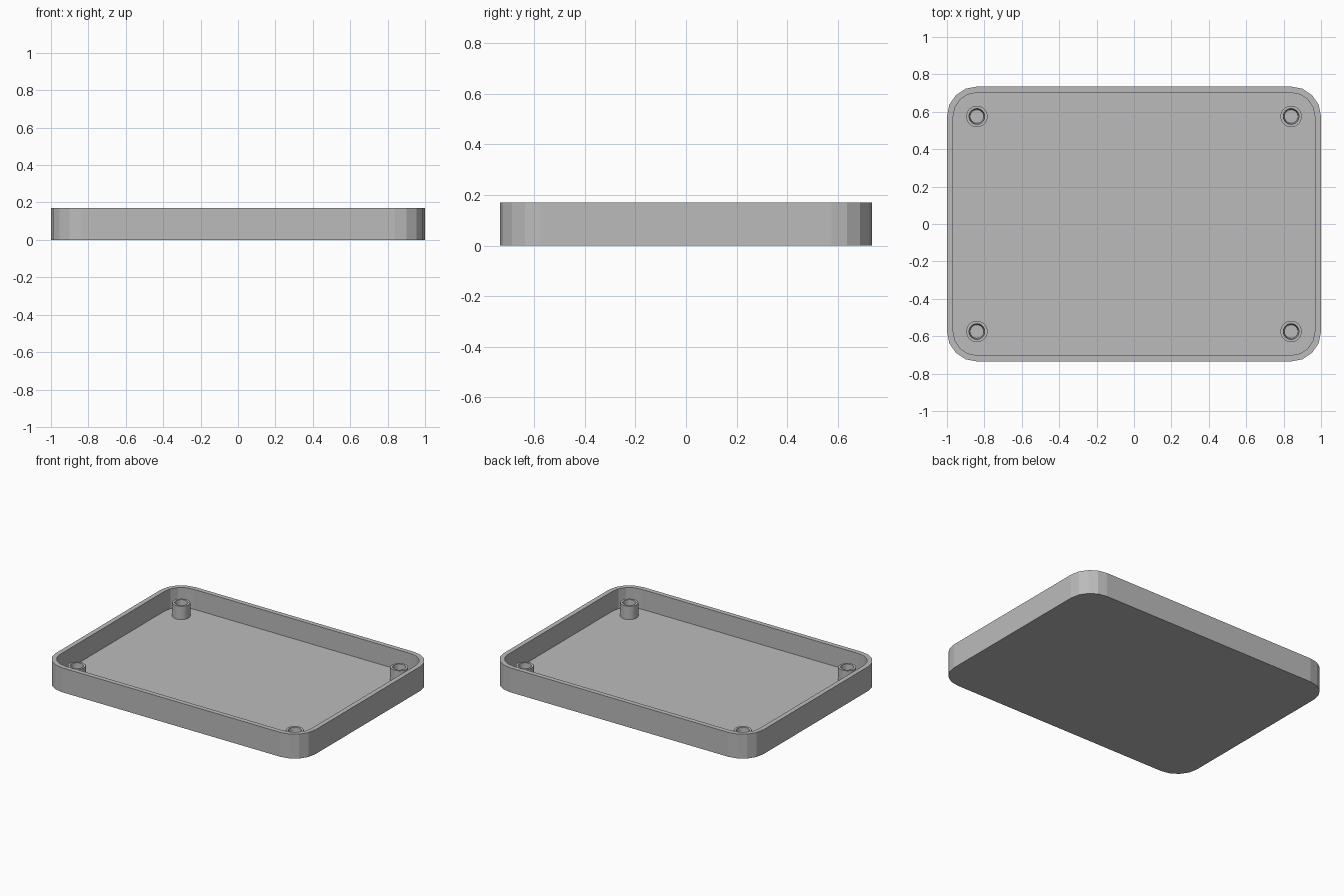
import bpy
import bmesh
from math import cos, sin, pi

old = bpy.data.objects.get("Cube")
if old:
    bpy.data.objects.remove(old, do_unlink=True)

HALF_X, HALF_Y, HEIGHT = 1.0, 0.735, 0.17
CORNER, WALL, FLOOR = 0.16, 0.033, 0.032
BOSS_X, BOSS_Y, BOSS_TOP = 0.84, 0.575, 0.125

grey = bpy.data.materials.new("plain grey")
grey.use_nodes = True
grey.diffuse_color = (0.5, 0.5, 0.5, 1)
grey.node_tree.nodes["Principled BSDF"].inputs["Base Color"].default_value = grey.diffuse_color


def rounded_rectangle(inset, z, steps=4):
    """Counter-clockwise outline with faceted round corners."""
    r = CORNER - inset
    points = []
    for i, (sx, sy) in enumerate([(1, 1), (-1, 1), (-1, -1), (1, -1)]):
        for k in range(steps + 1):
            a = (i + k / steps) * pi / 2
            points.append((sx * (HALF_X - CORNER) + r * cos(a),
                           sy * (HALF_Y - CORNER) + r * sin(a), z))
    return points


def circle(r, z, sides=32):
    return [(r * cos(2 * pi * k / sides), r * sin(2 * pi * k / sides), z)
            for k in range(sides)]


def loft(name, outlines):
    """Join successive outlines with walls and cap both ends."""
    bm = bmesh.new()
    rings = [[bm.verts.new(p) for p in outline] for outline in outlines]
    n = len(rings[0])
    for low, high in zip(rings, rings[1:]):
        for k in range(n):
            j = (k + 1) % n
            bm.faces.new((low[k], low[j], high[j], high[k]))
    bm.faces.new(rings[0][::-1])
    bm.faces.new(rings[-1])
    mesh = bpy.data.meshes.new(name)
    bm.to_mesh(mesh)
    bm.free()
    mesh.materials.append(grey)
    obj = bpy.data.objects.new(name, mesh)
    bpy.context.collection.objects.link(obj)
    return obj


# Open tray: outer wall, flat rim, inner wall and floor
loft("tray", [rounded_rectangle(0, 0), rounded_rectangle(0, HEIGHT),
              rounded_rectangle(WALL, HEIGHT), rounded_rectangle(WALL, FLOOR)])

# Four hollow screw bosses, with slightly tapered holes
for side, sx in (("left", 1), ("right", -1)):
    for end, sy in (("front", -1), ("back", 1)):
        boss = loft(f"{end}_{side}_screw_boss",
                    [circle(0.057, FLOOR - 0.01), circle(0.057, BOSS_TOP),
                     circle(0.042, BOSS_TOP), circle(0.036, FLOOR + 0.003)])
        boss.location = (sx * BOSS_X, sy * BOSS_Y, 0)
